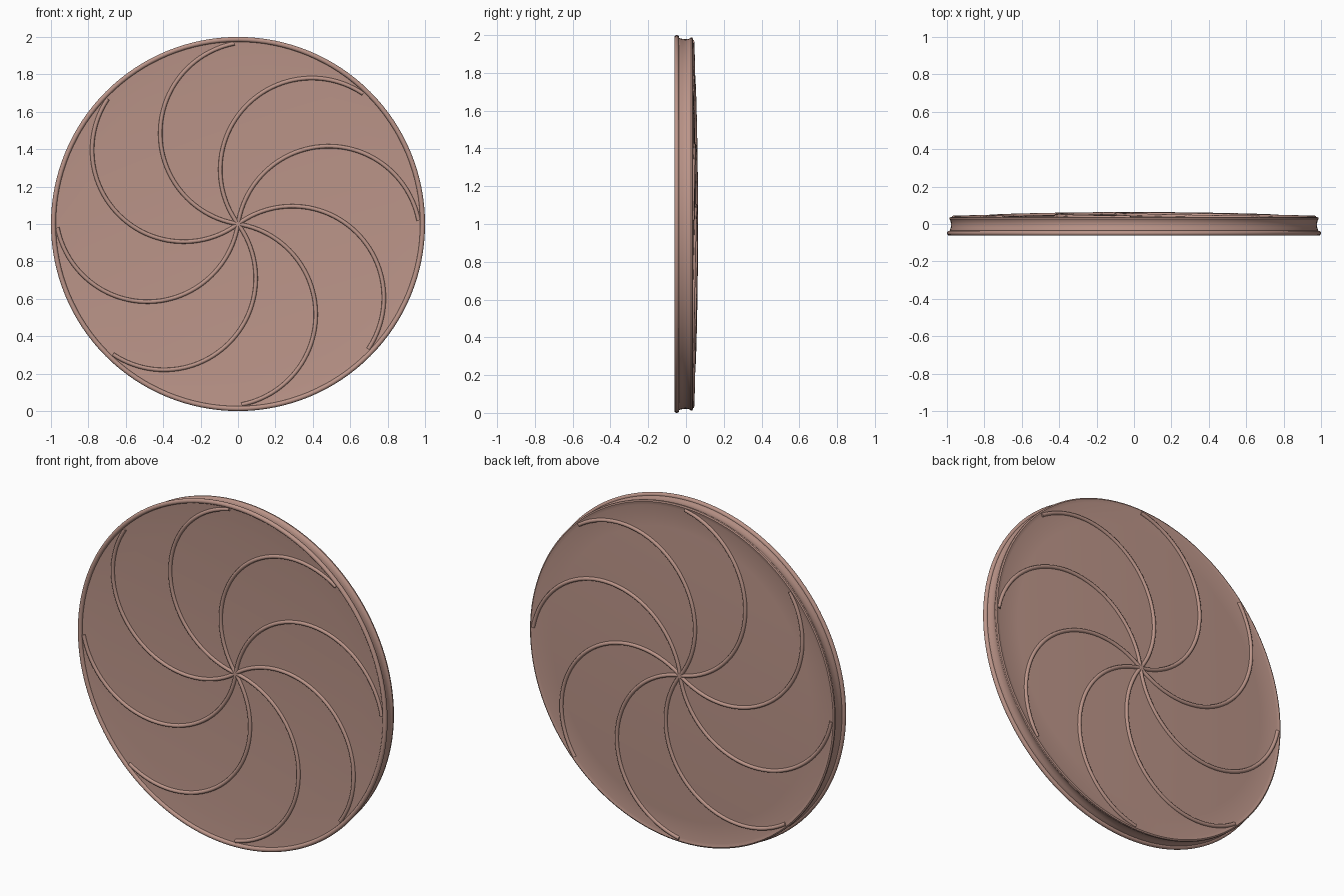
import bpy, bmesh, math
from mathutils import Matrix, Vector

if "Cube" in bpy.data.objects:
    bpy.data.objects.remove(bpy.data.objects["Cube"], do_unlink=True)

# Single clay-coloured material
clay = bpy.data.materials.new("dusty_clay")
clay.use_nodes = True
COLOUR = (0.50, 0.30, 0.25, 1)
clay.diffuse_color = COLOUR
clay.node_tree.nodes["Principled BSDF"].inputs["Base Color"].default_value = COLOUR

HEIGHT = 1.0    # height of the disc centre
RIBS = 8
ARC_CENTRE = Vector((0.395, 0.29))
ARC_RADIUS = 0.49


def front_y(r):
    return -0.02 - 0.03 * r * r


def back_y(r):
    return 0.053 - 0.021 * r * r


def finish(obj, angle=35):
    obj.data.materials.append(clay)
    bpy.ops.object.select_all(action="DESELECT")
    obj.select_set(True)
    bpy.context.view_layer.objects.active = obj
    bpy.ops.object.shade_smooth_by_angle(angle=math.radians(angle))


def lathe(name, profile, closed=False, steps=128):
    """Spin (radius, y) points around the y axis."""
    bm = bmesh.new()
    verts = [bm.verts.new((r, y, 0)) for r, y in profile]
    edges = [bm.edges.new(p) for p in zip(verts, verts[1:])]
    if closed:
        edges.append(bm.edges.new((verts[-1], verts[0])))
    bmesh.ops.spin(bm, geom=verts + edges, cent=(0, 0, 0), axis=(0, 1, 0),
                   angle=math.tau, steps=steps, use_merge=True)
    bmesh.ops.remove_doubles(bm, verts=bm.verts, dist=1e-5)
    bmesh.ops.recalc_face_normals(bm, faces=bm.faces)
    mesh = bpy.data.meshes.new(name)
    bm.to_mesh(mesh)
    bm.free()
    obj = bpy.data.objects.new(name, mesh)
    bpy.context.collection.objects.link(obj)
    obj.location.z = HEIGHT
    finish(obj)


# Dished disc: concave front, waisted side wall, domed back
radii = [i * 0.12 for i in range(9)]
wall = [(0.985, -0.05), (0.985, -0.036), (0.980, -0.02), (0.978, 0.0),
        (0.981, 0.016), (0.987, 0.026), (0.986, 0.034), (0.979, 0.038), (0.970, 0.036)]
disc = [(r, front_y(r)) for r in radii] + wall + [(r, back_y(r)) for r in reversed(radii)]
lathe("domed_disc", disc)

# Rolled rim around the front edge
ring = [(0.987 + 0.013 * math.cos(a), -0.049 + 0.013 * math.sin(a))
        for a in (math.tau * i / 12 for i in range(12))]
lathe("front_rim", ring, closed=True)


def spiral_ribs(name, surface):
    """Eight arcs from the hub to the rim, lying on the given surface."""
    curve = bpy.data.curves.new(name, "CURVE")
    curve.dimensions = "3D"
    curve.bevel_depth = 0.011
    curve.bevel_resolution = 2
    curve.use_fill_caps = True
    start, end, count = math.radians(216.3), math.radians(56), 48
    for k in range(RIBS):
        turn = Matrix.Rotation(math.tau * k / RIBS, 2)
        spline = curve.splines.new("POLY")
        spline.points.add(count)
        for i, point in enumerate(spline.points):
            a = start + (end - start) * i / count
            p = turn @ (ARC_CENTRE + ARC_RADIUS * Vector((math.cos(a), math.sin(a))))
            point.co = (p.x, surface(p.length), p.y, 1)
    temp = bpy.data.objects.new(name + "_path", curve)
    bpy.context.collection.objects.link(temp)
    graph = bpy.context.evaluated_depsgraph_get()
    mesh = bpy.data.meshes.new_from_object(temp.evaluated_get(graph))
    bpy.data.objects.remove(temp)
    mesh.materials.clear()
    obj = bpy.data.objects.new(name, mesh)
    bpy.context.collection.objects.link(obj)
    obj.location.z = HEIGHT
    finish(obj, 50)


spiral_ribs("front_ribs", front_y)
spiral_ribs("back_ribs", back_y)
